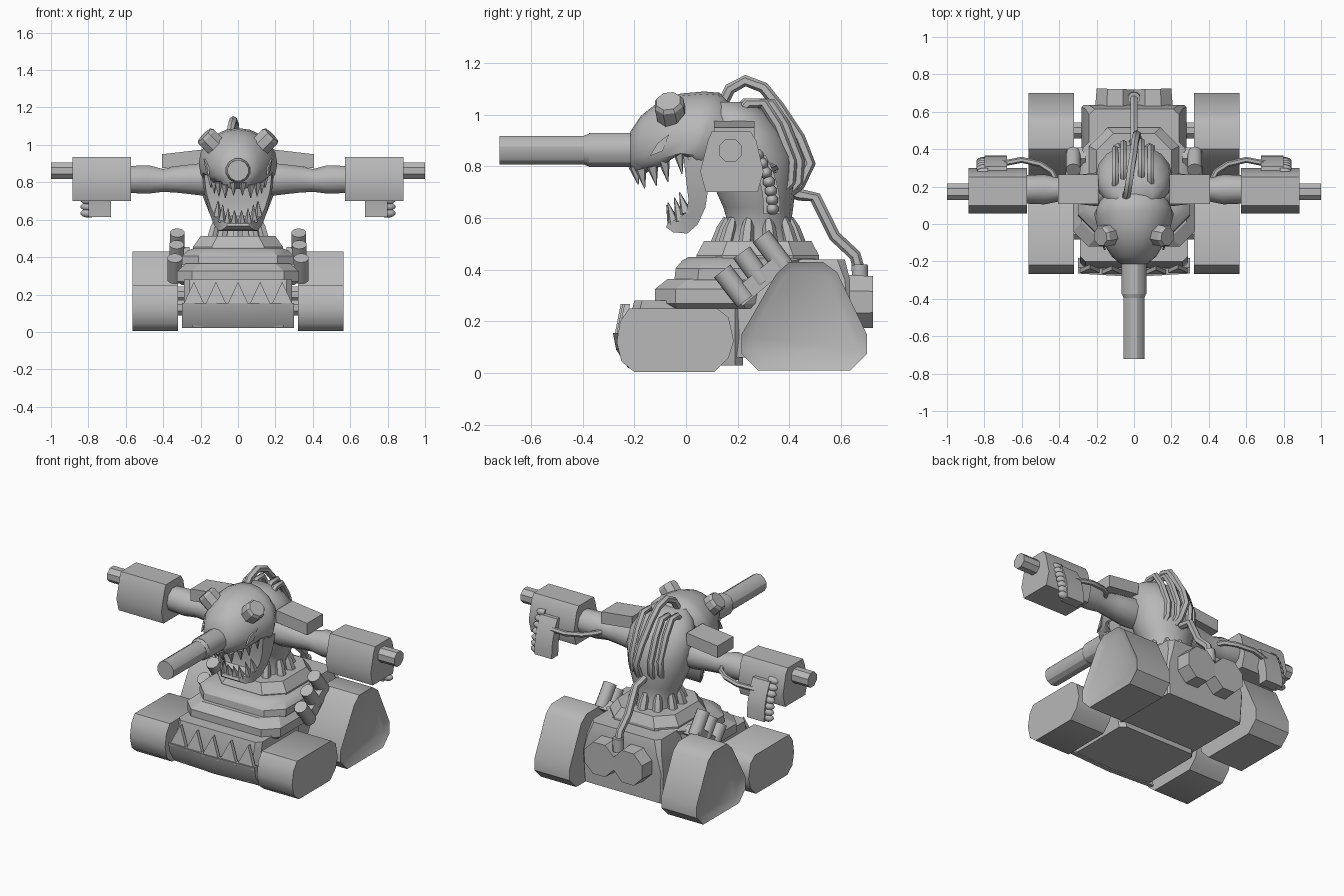
import bpy, bmesh, math
from mathutils import Vector, Matrix

if "Cube" in bpy.data.objects:
    bpy.data.objects.remove(bpy.data.objects["Cube"])

grey = bpy.data.materials.new("plain grey")
grey.diffuse_color = (0.48, 0.48, 0.48, 1)
grey.use_nodes = True
grey.node_tree.nodes["Principled BSDF"].inputs["Base Color"].default_value = grey.diffuse_color


def finish(name, bm, mirror=False, angle=30):
    """Turn a bmesh into an object, optionally mirrored across x."""
    bmesh.ops.recalc_face_normals(bm, faces=bm.faces)
    if mirror:
        dup = bmesh.ops.duplicate(bm, geom=bm.verts[:] + bm.edges[:] + bm.faces[:])["geom"]
        for v in [g for g in dup if isinstance(g, bmesh.types.BMVert)]:
            v.co.x *= -1
        bmesh.ops.reverse_faces(bm, faces=[g for g in dup if isinstance(g, bmesh.types.BMFace)])
    me = bpy.data.meshes.new(name)
    bm.to_mesh(me)
    bm.free()
    me.materials.append(grey)
    ob = bpy.data.objects.new(name, me)
    bpy.context.collection.objects.link(ob)
    bpy.ops.object.select_all(action='DESELECT')
    ob.select_set(True)
    bpy.context.view_layer.objects.active = ob
    bpy.ops.object.shade_smooth_by_angle(angle=math.radians(angle))
    return ob


def loft(bm, rings):
    """Skin a list of equal-length rings and cap both ends."""
    loops = [[bm.verts.new(p) for p in r] for r in rings]
    n = len(loops[0])
    for a, b in zip(loops, loops[1:]):
        for i in range(n):
            bm.faces.new((a[i], a[(i + 1) % n], b[(i + 1) % n], b[i]))
    return bm.faces.new(loops[0]), bm.faces.new(loops[-1])


def extrude_x(bm, profile, x0, x1):
    return loft(bm, [[(x, y, z) for y, z in profile] for x in (x0, x1)])


def tube(bm, pts, radii, n=8, up=(1, 0, 0)):
    """Round tube through points; radii is one value or one per point."""
    pts = [Vector(p) for p in pts]
    radii = radii if isinstance(radii, (list, tuple)) else [radii] * len(pts)
    rings = []
    for i, p in enumerate(pts):
        d = (pts[min(i + 1, len(pts) - 1)] - pts[max(i - 1, 0)]).normalized()
        u = Vector(up) - d * d.dot(Vector(up))
        u.normalize()
        w = d.cross(u)
        rings.append([p + (u * math.cos(t) + w * math.sin(t)) * radii[i]
                      for t in [(k + .5) * math.tau / n for k in range(n)]])
    loft(bm, rings)


def slab(x, y0, y1, c, z):
    """Rectangle ring with clipped corners."""
    return [(x - c, y0, z), (x, y0 + c, z), (x, y1 - c, z), (x - c, y1, z),
            (c - x, y1, z), (-x, y1 - c, z), (-x, y0 + c, z), (c - x, y0, z)]


def stack(name, layers):
    bm = bmesh.new()
    loft(bm, [slab(*l) for l in layers])
    return finish(name, bm, angle=25)


# Front tracks
bm = bmesh.new()
extrude_x(bm, [(-.22, .25), (.12, .25), (.165, .215), (.185, .125), (.165, .06), (.11, .004),
               (-.2, .004), (-.25, .045), (-.268, .12), (-.255, .2)], .32, .565)
finish("front_track", bm, True, 40)

# Rear tracks with a recessed outer panel
bm = bmesh.new()
_, outer = extrude_x(bm, [(.215, .075), (.28, .01), (.635, .01), (.70, .075), (.70, .15), (.585, .39),
                          (.53, .43), (.40, .43), (.35, .385), (.215, .15)], .32, .565)
bmesh.ops.recalc_face_normals(bm, faces=bm.faces)
bmesh.ops.inset_region(bm, faces=[outer], thickness=.035)
for v in outer.verts:
    v.co.x -= .02
finish("rear_track", bm, True, 40)

# Axles
bm = bmesh.new()
for y, z in ((-.04, .13), (.5, .2)):
    tube(bm, [(-.34, y, z), (.34, y, z)], .045, 8, (0, 0, 1))
finish("axle", bm)

# Hull: lower tub, rear engine housing, stepped deck, collar
stack("lower_hull", [(.27, -.22, .22, .03, .03), (.29, -.235, .22, .03, .14), (.29, -.2, .22, .03, .28)])
stack("rear_hull", [(.27, .1, .63, .01, .06), (.28, .1, .635, .01, .25), (.26, .1, .635, .02, .36),
                    (.24, .1, .615, .03, .44)])
stack("front_deck", [(.30, -.10, .3, .07, .25), (.325, -.12, .3, .08, .27), (.325, -.12, .3, .08, .325),
                     (.28, -.07, .3, .08, .365)])
stack("upper_deck", [(.30, -.045, .45, .09, .36), (.30, -.04, .45, .09, .405), (.27, -.015, .5, .09, .435),
                     (.23, .01, .5, .09, .45)])
stack("turret_collar", [(.24, .04, .515, .1, .44), (.24, .04, .515, .1, .455), (.2, .07, .485, .09, .512)])

# Bumper with a row of upright fangs
bm = bmesh.new()
loft(bm, [[(x, y + abs(x) * .06, z) for y, z in
           ((-.225, .02), (-.27, .09), (-.283, .155), (-.25, .155), (-.2, .02))]
          for x in (-.30, -.15, 0, .15, .30)])
finish("front_bumper", bm)
bm = bmesh.new()
for i in range(5):
    cx = (i - 2) * .118
    y = -.278 + abs(cx) * .06
    tri = [(cx - .059, .14), (cx + .059, .14), (cx, .268)]
    loft(bm, [[(x, y + o + (z - .14) * .2, z) for x, z in tri] for o in (0, .022)])
finish("bumper_fang", bm)

# Rear canisters
bm = bmesh.new()
tube(bm, [(.103, .6, .275), (.1, .722, .275)], [.115, .108], 8)
finish("rear_canister", bm, True)

# Side exhaust stubs on a sloping base
bm = bmesh.new()
for x, y0, z0, y1, z1 in ((.325, .29, .53, .38, .41), (.328, .215, .467, .30, .35), (.338, .14, .395, .23, .28)):
    tube(bm, [(x, y1, z1), (x, y0, z0)], .04, 10)
finish("exhaust_stub", bm, True, 40)
bm = bmesh.new()
extrude_x(bm, [(.17, .31), (.35, .455), (.41, .42), (.22, .26)], .26, .36)
finish("exhaust_base", bm, True)

# Torso rising from the collar
bm = bmesh.new()
loft(bm, [[(rx * math.cos(t), yc + ry * math.sin(t), z) for t in [k * math.tau / 16 for k in range(16)]]
          for z, yc, rx, ry in ((.5, .28, .13, .15), (.57, .285, .125, .12), (.64, .28, .155, .135),
                                (.73, .265, .19, .16), (.84, .255, .205, .17), (.93, .225, .2, .155),
                                (1.0, .195, .165, .13), (1.05, .16, .1, .09))])
finish("torso", bm, angle=50)

# Pistons around the neck
bm = bmesh.new()
for k in range(10):
    t = (k + .5) * math.tau / 10
    c, s = math.cos(t), math.sin(t)
    tube(bm, [(.145 * c, .28 + .155 * s, .5), (.13 * c, .28 + .135 * s, .56), (.12 * c, .28 + .12 * s, .6)],
         [.03, .026, .015], 6)
finish("neck_piston", bm)

# Skull: rounded dome narrowing to the snout, clipped along the mouth
bm = bmesh.new()
loft(bm, [[(rx * math.cos(t), y + max(0, math.sin(t)) * lean, max(zc + rz * math.sin(t), low))
           for t in [k * math.tau / 20 for k in range(20)]]
          for y, zc, rx, rz, low, lean in (
              (-.215, .865, .07, .07, .79, 0), (-.175, .875, .118, .12, .765, 0),
              (-.1, .885, .165, .17, .8, 0), (-.02, .895, .195, .187, .85, 0),
              (.04, .9, .21, .19, .81, .03), (.06, .9, .21, .185, .8, .07), (.10, .9, .19, .13, .8, .08))])
finish("skull", bm, angle=45)

# Snout cannon
bm = bmesh.new()
tube(bm, [(0, -.19, .863), (0, -.375, .863)], .068, 12)
tube(bm, [(0, -.37, .863), (0, -.395, .863)], [.068, .058], 12)
tube(bm, [(0, -.39, .863), (0, -.722, .863)], .057, 12)
finish("snout_cannon", bm)

# Round eye lamps and slit eyes
bm = bmesh.new()
d = Vector((.7, -.15, .7)).normalized()
c = Vector((.152, -.062, 1.025))
tube(bm, [c - d * .06, c + d * .025, c + d * .04], [.06, .06, .05], 8, (0, 1, 0))
finish("eye_lamp", bm, True)
bm = bmesh.new()
loft(bm, [[(x + o, y, z) for x, y, z in ((.158, -.14, .84), (.17, -.09, .86), (.181, -.065, .925), (.162, -.11, .89))]
          for o in (-.006, .003)])
finish("slit_eye", bm, True)

# Lower jaw: curved slab narrowing toward the chin
bm = bmesh.new()
jaw = [((.10, .83), (-.01, .84), .19), ((.09, .74), (.0, .75), .18), ((.075, .64), (.01, .67), .155),
       ((.045, .575), (-.0, .62), .13), ((.005, .54), (-.03, .6), .105), ((-.05, .545), (-.05, .59), .085),
       ((-.078, .565), (-.07, .58), .06)]
loft(bm, [[(w, *a), (w * .95, *b), (-w * .95, *b), (-w, *a)] for a, b, w in jaw])
finish("lower_jaw", bm)

# Teeth of both jaws
bm = bmesh.new()
for x, y, z, h in ((.025, -.2, .8, -.07), (.07, -.175, .79, -.075), (.105, -.13, .8, -.075),
                   (.13, -.085, .82, -.08), (.15, -.03, .86, -.09), (.165, .02, .84, -.1),
                   (.02, -.05, .58, .07), (.055, -.045, .58, .08), (.085, -.02, .59, .09), (.11, .0, .62, .08)):
    tube(bm, [(x, y, z), (x * .97, y + (.015 if h < 0 else -.025), z + h)], [.024, .002], 5)
finish("tooth", bm, True)

# Upper arms and shoulder plates
bm = bmesh.new()
tube(bm, [(x, .185, z) for x, z in ((.1, .825), (.2, .815), (.32, .815), (.4, .81), (.48, .815), (.6, .815))],
     [.09, .09, .075, .064, .08, .075], 10, (0, 0, 1))
finish("upper_arm", bm, True, 50)
bm = bmesh.new()
loft(bm, [[(x, y, z) for y, z in ((.108, zt), (.265, zt), (.265, zb), (.108, zb))]
          for x, zt, zb in ((.19, .975, .90), (.405, .95, .875))])
finish("shoulder_plate", bm, True)

# Forearm housings and gun barrels
bm = bmesh.new()
extrude_x(bm, [(.1, .935), (.25, .935), (.272, .9), (.30, .78), (.277, .70), (.077, .70), (.055, .78), (.085, .9)],
          .572, .885)
finish("forearm_housing", bm, True)
bm = bmesh.new()
tube(bm, [(.87, .172, .862), (1, .172, .862)], .048, 8, (0, 0, 1))
finish("gun_barrel", bm, True)

# Curved magazines with a row of rounds
arc = [(.285 + .055 * math.sin(a), .63 + .225 * k / 6) for k, a in [(k, math.pi * (.85 - k * .125)) for k in range(7)]]
arc = [(.335 - .00 * k - .0016 * k * k, .635 + .035 * k) for k in range(7)]
bm = bmesh.new()
extrude_x(bm, [(y + .03, z + o) for y, z, o in [(arc[0][0], .615, 0)] + [(y, z, 0) for y, z in arc[1:]]]
          + [(y - .035, z) for y, z in arc[:0:-1]] + [(arc[0][0] - .035, .615)], .68, .8)
finish("magazine", bm, True)
bm = bmesh.new()
for y, z in arc:
    tube(bm, [(.78, y, z), (.815, y, z), (.83, y, z), (.842, y, z)], [.024, .024, .018, .006], 8, (0, 0, 1))
finish("magazine_round", bm, True, 50)

# Arm feed cables
bm = bmesh.new()
tube(bm, [(.41, .22, .81), (.44, .28, .81), (.5, .32, .8), (.6, .343, .79), (.72, .32, .78)], .016, 6, (0, 0, 1))
finish("arm_cable", bm, True, 50)

# Head and back cables
bm = bmesh.new()
crest = [(.14, 1.04), (.17, 1.1), (.23, 1.132), (.30, 1.105), (.36, 1.03), (.44, .91), (.48, .81), (.44, .73), (.37, .68)]
side = [(.22, 1.0), (.26, 1.045), (.32, 1.045), (.375, .96), (.43, .82), (.425, .74), (.36, .67)]
tube(bm, [(-.045 + .01 * i, *p) for i, p in enumerate(crest)], .022, 6)
for x, dy in ((-.1, -.03), (-.055, 0), (.04, .01), (.09, -.02)):
    tube(bm, [(x, y + dy, z) for y, z in side], .02, 6)
tube(bm, [(0, .38, .71), (0, .44, .69), (0, .5, .68), (0, .575, .53), (0, .655, .455), (0, .675, .38)], .023, 6)
tube(bm, [(0, .672, .42), (0, .675, .34)], .034, 8)
finish("back_cable", bm, angle=50)
